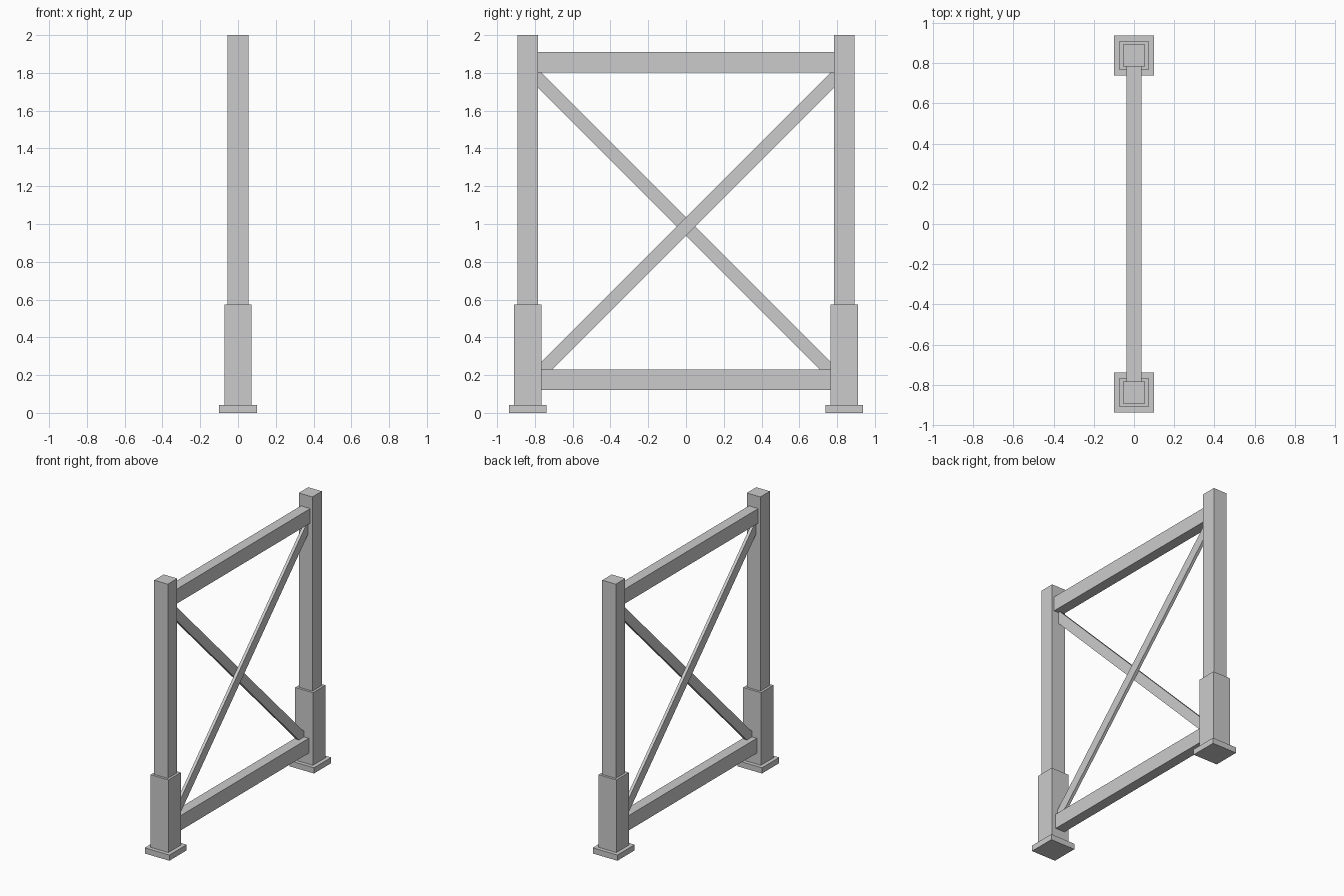
import bpy
from math import radians

if "Cube" in bpy.data.objects:
    bpy.data.objects.remove(bpy.data.objects["Cube"])

POST_Y = 0.838


def box(name, lo, hi, tilt=0.0):
    """Axis-aligned box from two corners, optionally tilted about x."""
    centre = [(a + b) / 2 for a, b in zip(lo, hi)]
    bpy.ops.mesh.primitive_cube_add(size=1, location=centre)
    ob = bpy.context.object
    ob.name = name
    ob.scale = [b - a for a, b in zip(lo, hi)]
    bpy.ops.object.transform_apply(location=False, rotation=False, scale=True)
    ob.rotation_euler.x = tilt
    return ob


def column(name, y, half, z0, z1):
    return box(name, (-half, y - half, z0), (half, y + half, z1))


# Legs: foot plate, thick sleeve and slim post on each side
for side, y in (("front", -POST_Y), ("back", POST_Y)):
    column(side + "_foot_plate", y, 0.10, 0.0, 0.042)
    column(side + "_sleeve", y, 0.072, 0.042, 0.575)
    column(side + "_post", y, 0.055, 0.575, 2.0)

# Horizontal rails, butted against the sleeves and posts
box("lower_rail", (-0.038, -0.767, 0.122), (0.038, 0.767, 0.231))
box("upper_rail", (-0.038, -0.784, 1.803), (0.038, 0.784, 1.910))

# Crossed braces lying side by side
HALF = 0.81 * 2 ** 0.5
for name, x0, x1, angle in (("rising_brace", 0.0, 0.022, 45),
                            ("falling_brace", -0.022, 0.0, -45)):
    box(name, (x0, -HALF, 0.987 - 0.035), (x1, HALF, 0.987 + 0.035), radians(angle))
